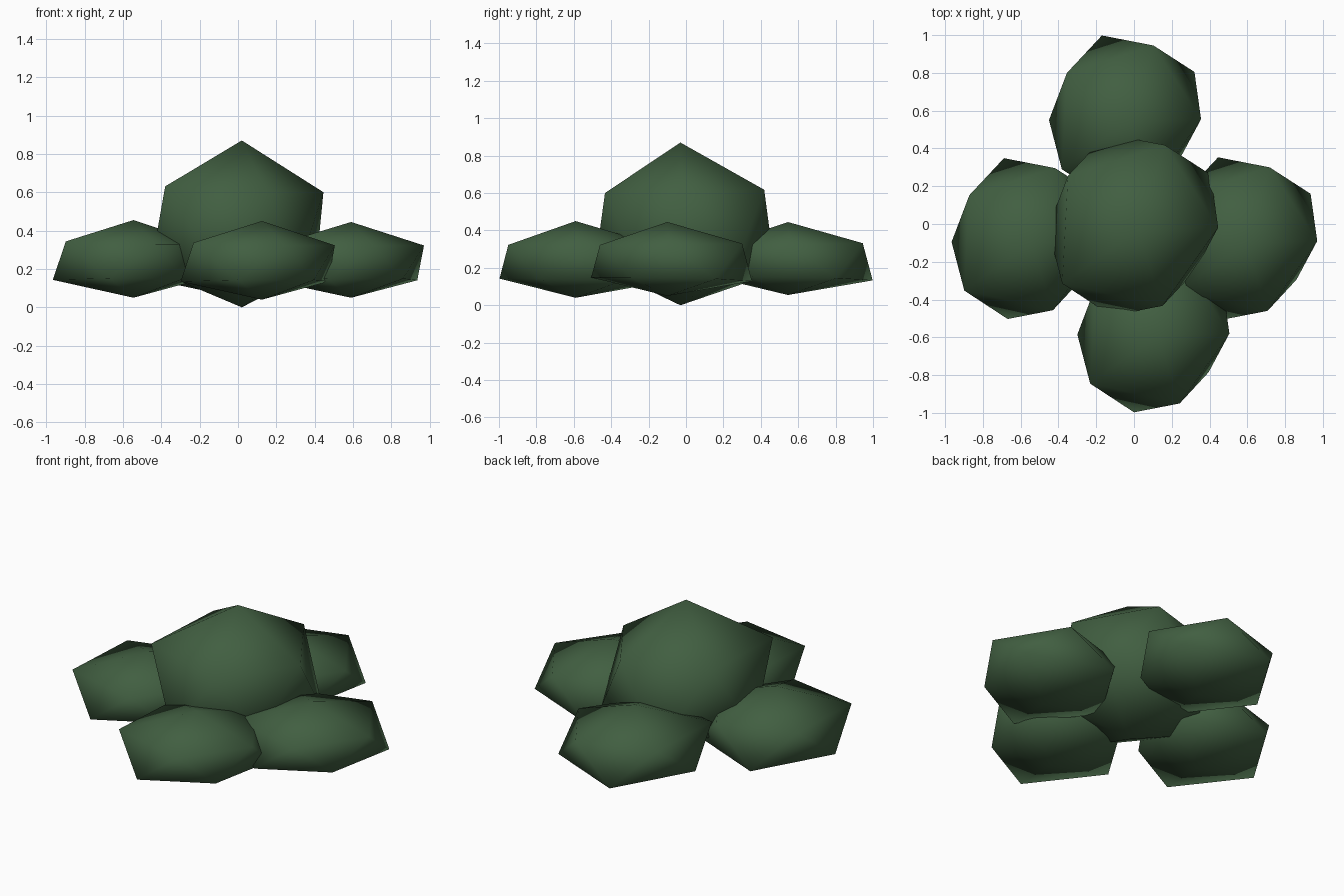
import bpy
import bmesh

cube = bpy.data.objects.get("Cube")
if cube:
    bpy.data.objects.remove(cube, do_unlink=True)

# One leaf green for the whole bush
green = bpy.data.materials.new("leaf_green")
green.use_nodes = True
colour = (0.053, 0.114, 0.053, 1)
green.diffuse_color = colour
green.node_tree.nodes["Principled BSDF"].inputs["Base Color"].default_value = colour

# Uneven waist of a clump, alternating upper and lower corners; z is a share of the height
WAIST = [(.38, .01, .69), (.345, .26, .23), (.128, .40, .71), (-.145, .453, .20),
         (-.33, .255, .72), (-.425, .005, .23), (-.357, -.255, .725),
         (-.125, -.407, .25), (.117, -.36, .69), (.27, -.195, .25)]


def clump(name, x, y, bottom, top, spread=1.0):
    """Rough twenty-sided ball of leaves, smooth shaded."""
    bm = bmesh.new()
    ring = [bm.verts.new((px * spread, py * spread, bottom + pz * (top - bottom)))
            for px, py, pz in WAIST]
    poles = [bm.verts.new((0, 0, top)), bm.verts.new((0, 0, bottom))]
    count = len(ring)
    for i in range(count):
        a, b, c = ring[i], ring[(i + 1) % count], ring[(i + 2) % count]
        bm.faces.new((a, b, c))
        bm.faces.new((poles[i % 2], a, c))
    bmesh.ops.recalc_face_normals(bm, faces=bm.faces)
    for face in bm.faces:
        face.smooth = True
    mesh = bpy.data.meshes.new(name)
    bm.to_mesh(mesh)
    bm.free()
    mesh.materials.append(green)
    obj = bpy.data.objects.new(name, mesh)
    obj.location = (x, y, 0)
    bpy.context.collection.objects.link(obj)


# Tall middle clump with four low clumps around it
clump("centre_clump", .02, -.03, 0, .87, 1.12)
clump("right_clump", -.545, -.1, .05, .455, .99)
clump("left_clump", .59, -.1, .05, .445)
clump("front_clump", .125, -.59, .04, .45)
clump("back_clump", -.025, .545, .055, .445)
